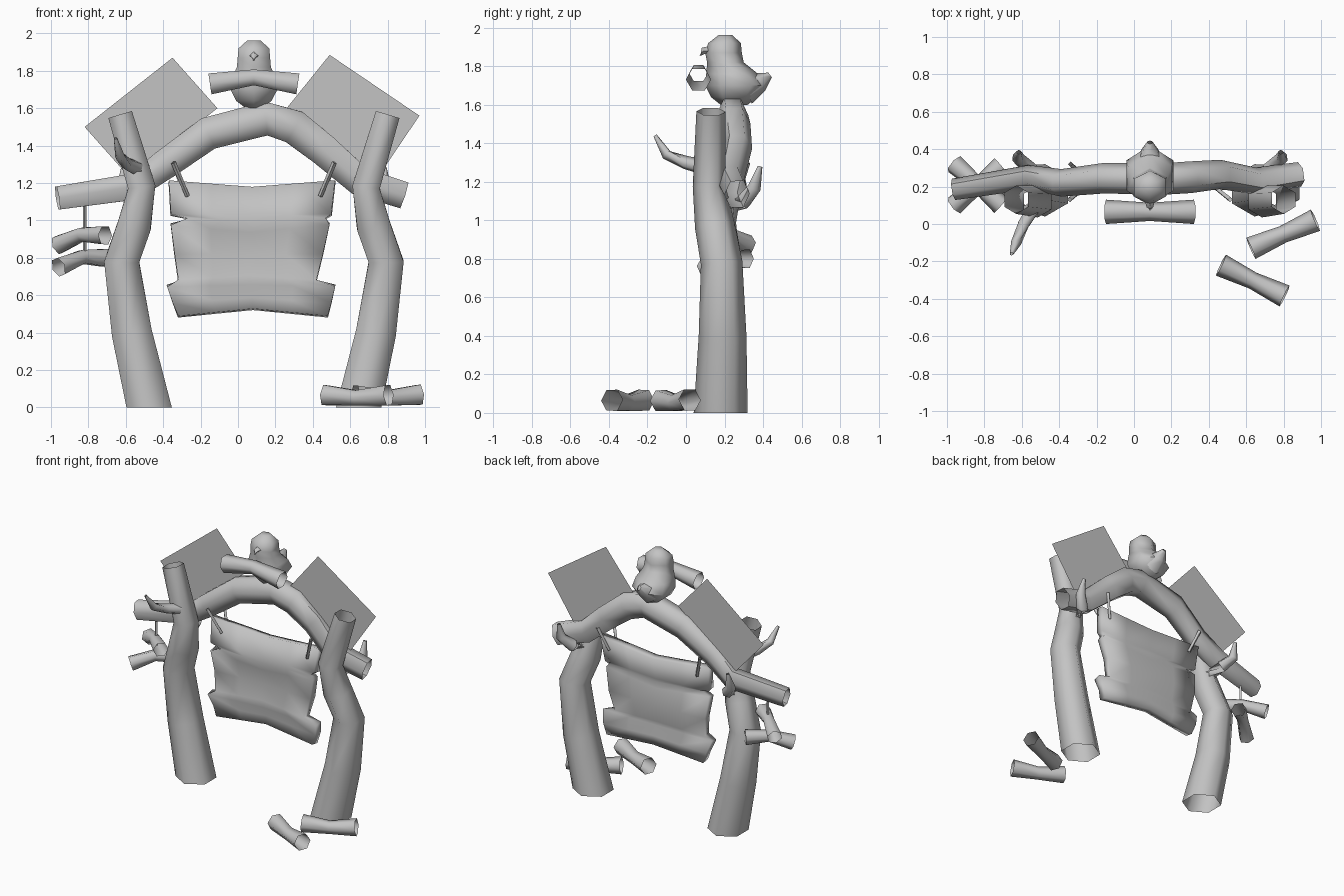
import bpy
import bmesh
import math
from mathutils import Vector

if "Cube" in bpy.data.objects:
    bpy.data.objects.remove(bpy.data.objects["Cube"])

MID = 0.085  # the gate's own centre line

clay = bpy.data.materials.new("plain_grey")
clay.use_nodes = True
GREY = (0.55, 0.55, 0.55, 1)
clay.diffuse_color = GREY
clay.node_tree.nodes["Principled BSDF"].inputs["Base Color"].default_value = GREY


def finish(name, bm):
    mesh = bpy.data.meshes.new(name)
    bm.to_mesh(mesh)
    bm.free()
    mesh.materials.append(clay)
    obj = bpy.data.objects.new(name, mesh)
    bpy.context.collection.objects.link(obj)
    bpy.ops.object.select_all(action='DESELECT')
    obj.select_set(True)
    bpy.context.view_layer.objects.active = obj
    bpy.ops.object.shade_smooth_by_angle(angle=math.radians(65))
    return obj


def loft(name, rings, capped=False):
    bm = bmesh.new()
    loops = [[bm.verts.new(p) for p in ring] for ring in rings]
    n = len(loops[0])
    for a, b in zip(loops, loops[1:]):
        for i in range(n):
            j = (i + 1) % n
            bm.faces.new((a[i], a[j], b[j], b[i]))
    if capped:
        bm.faces.new(loops[0])
        bm.faces.new(loops[-1])
    bmesh.ops.recalc_face_normals(bm, faces=bm.faces)
    return finish(name, bm)


def tube(name, path, radii, sides=6, flat_start=False, depth=1.0):
    """Open-ended tapered tube along a path, with rings square to it."""
    pts = [Vector(p) for p in path]
    rings = []
    for k, p in enumerate(pts):
        t = (pts[min(k + 1, len(pts) - 1)] - pts[max(k - 1, 0)]).normalized()
        if flat_start and k == 0:
            t = Vector((0, 0, 1))
        ref = Vector((0, 1, 0)) if abs(t.y) < 0.8 else Vector((0, 0, 1))
        u = (ref - t * ref.dot(t)).normalized()
        v = t.cross(u)
        rings.append([p + radii[k] * (u * depth * math.cos(a) + v * math.sin(a))
                      for a in (math.tau * i / sides for i in range(sides))])
    return loft(name, rings)


def flip(path):
    return [(2 * MID - x, y, z) for x, y, z in path]


# Crooked posts and the thorns growing from their backs
post = [(-0.475, 0.18, 0), (-0.568, 0.19, 0.4), (-0.622, 0.185, 0.78),
        (-0.555, 0.15, 0.97), (-0.515, 0.12, 1.18), (-0.63, 0.13, 1.565)]
post_r = [0.14, 0.124, 0.108, 0.104, 0.085, 0.076]
thorn = [(-0.52, 0.16, 1.05), (-0.56, 0.3, 1.1), (-0.62, 0.355, 1.17), (-0.615, 0.385, 1.28)]
thorn_r = [0.05, 0.045, 0.035, 0.012]
for side, shape in (("right", lambda p: p), ("left", flip)):
    tube(side + "_post", shape(post), post_r, flat_start=True)
    tube(side + "_back_thorn", shape(thorn), thorn_r)

tube("front_thorn", [(-0.54, 0.08, 1.28), (-0.59, 0.0, 1.3), (-0.63, -0.1, 1.34),
                     (-0.655, -0.16, 1.44)], [0.04, 0.035, 0.028, 0.01])

# Arched beam, shallower than it is tall
tube("arched_beam",
     [(-0.965, 0.185, 1.12), (-0.56, 0.25, 1.18), (-0.39, 0.22, 1.30), (-0.16, 0.245, 1.465),
      (0.15, 0.24, 1.545), (0.3, 0.25, 1.5), (0.46, 0.265, 1.375), (0.65, 0.23, 1.21),
      (0.885, 0.265, 1.135)],
     [0.072, 0.082, 0.092, 0.102, 0.105, 0.106, 0.098, 0.09, 0.083], depth=0.8)

# Flat tilted panels behind the arch
panels = {"right_panel": [(-0.82, 1.5), (-0.35, 1.87), (-0.11, 1.6), (-0.58, 1.23)],
          "left_panel": [(0.49, 1.885), (0.97, 1.56), (0.74, 1.22), (0.26, 1.6)]}
for name, corners in panels.items():
    bm = bmesh.new()
    bm.faces.new([bm.verts.new((x, 0.25, z)) for x, z in reversed(corners)])
    finish(name, bm)

# Thick ragged banner: each row is left x, right x, edge z, middle z, depth
rows = [(-0.37, 0.52, 1.21, 1.175, 0.24), (-0.36, 0.5, 1.03, 1.02, 0.215),
        (-0.27, 0.47, 1.01, 0.99, 0.21), (-0.36, 0.49, 0.98, 0.94, 0.215),
        (-0.34, 0.455, 0.82, 0.82, 0.235), (-0.32, 0.42, 0.68, 0.7, 0.215),
        (-0.38, 0.52, 0.65, 0.66, 0.21), (-0.35, 0.5, 0.56, 0.59, 0.235),
        (-0.32, 0.48, 0.485, 0.525, 0.225)]
bm = bmesh.new()
grid = []
for x0, x1, ze, zm, y in rows:
    line = []
    for i in range(5):
        t = i / 4
        bulge = 1 - abs(2 * t - 1)
        line.append(bm.verts.new((x0 + (x1 - x0) * t, y + 0.02 * bulge, ze + (zm - ze) * bulge)))
    grid.append(line)
for a, b in zip(grid, grid[1:]):
    for i in range(4):
        bm.faces.new((a[i], b[i], b[i + 1], a[i + 1]))
banner = finish("banner", bm)
thickness = banner.modifiers.new("thickness", 'SOLIDIFY')
thickness.thickness = 0.06
thickness.offset = 0

# Cords holding the banner and the hanging bones
cord = [(-0.345, 0.13, 1.31), (-0.27, 0.19, 1.13)]
back_cord = [(-0.34, 0.32, 1.3), (-0.28, 0.27, 1.13)]
for name, path in (("right_front_cord", cord), ("right_back_cord", back_cord),
                   ("left_front_cord", flip(cord)), ("left_back_cord", flip(back_cord))):
    tube(name, path, [0.014, 0.012], 4)
tube("hanging_cord", [(-0.82, 0.2, 1.12), (-0.82, 0.2, 0.81)], [0.01, 0.01], 4)


# Bones: bent, with a narrow waist
def bone(name, a, b, lift, r=0.062):
    a, b = Vector(a), Vector(b)
    tube(name, [a, (a + b) / 2 + Vector((0, 0, lift)), b], [r, r * 0.75, r])


bone("upper_hanging_bone", (-0.96, 0.32, 0.87), (-0.71, 0.1, 0.92), 0.03, 0.055)
bone("lower_hanging_bone", (-0.96, 0.1, 0.75), (-0.71, 0.31, 0.8), 0.03, 0.055)
bone("front_ground_bone", (0.465, -0.22, 0.066), (0.805, -0.385, 0.066), -0.015)
bone("rear_ground_bone", (0.625, -0.13, 0.064), (0.97, 0.02, 0.068), -0.015)
bone("bird_bone", (-0.15, 0.065, 1.73), (0.32, 0.065, 1.73), 0.035, 0.065)

# Perched bird: rings of height, depth centre, half width, half depth
profile = [(1.6, 0.25, 0.05, 0.07), (1.64, 0.25, 0.11, 0.12), (1.7, 0.26, 0.145, 0.16),
           (1.76, 0.24, 0.135, 0.135), (1.82, 0.205, 0.105, 0.095), (1.87, 0.195, 0.1, 0.095),
           (1.92, 0.2, 0.095, 0.085), (1.963, 0.205, 0.04, 0.035)]
loft("bird_body", [[(MID + rx * math.sin(a), cy + ry * math.cos(a), z)
                    for a in (math.tau * i / 6 for i in range(6))]
                   for z, cy, rx, ry in profile], capped=True)
tube("bird_tail", [(MID, 0.31, 1.69), (MID, 0.39, 1.72), (MID, 0.437, 1.755)], [0.09, 0.05, 0.015])
tube("bird_beak", [(MID, 0.12, 1.88), (MID, 0.09, 1.88), (MID, 0.075, 1.855)],
     [0.025, 0.018, 0.005], 4)
